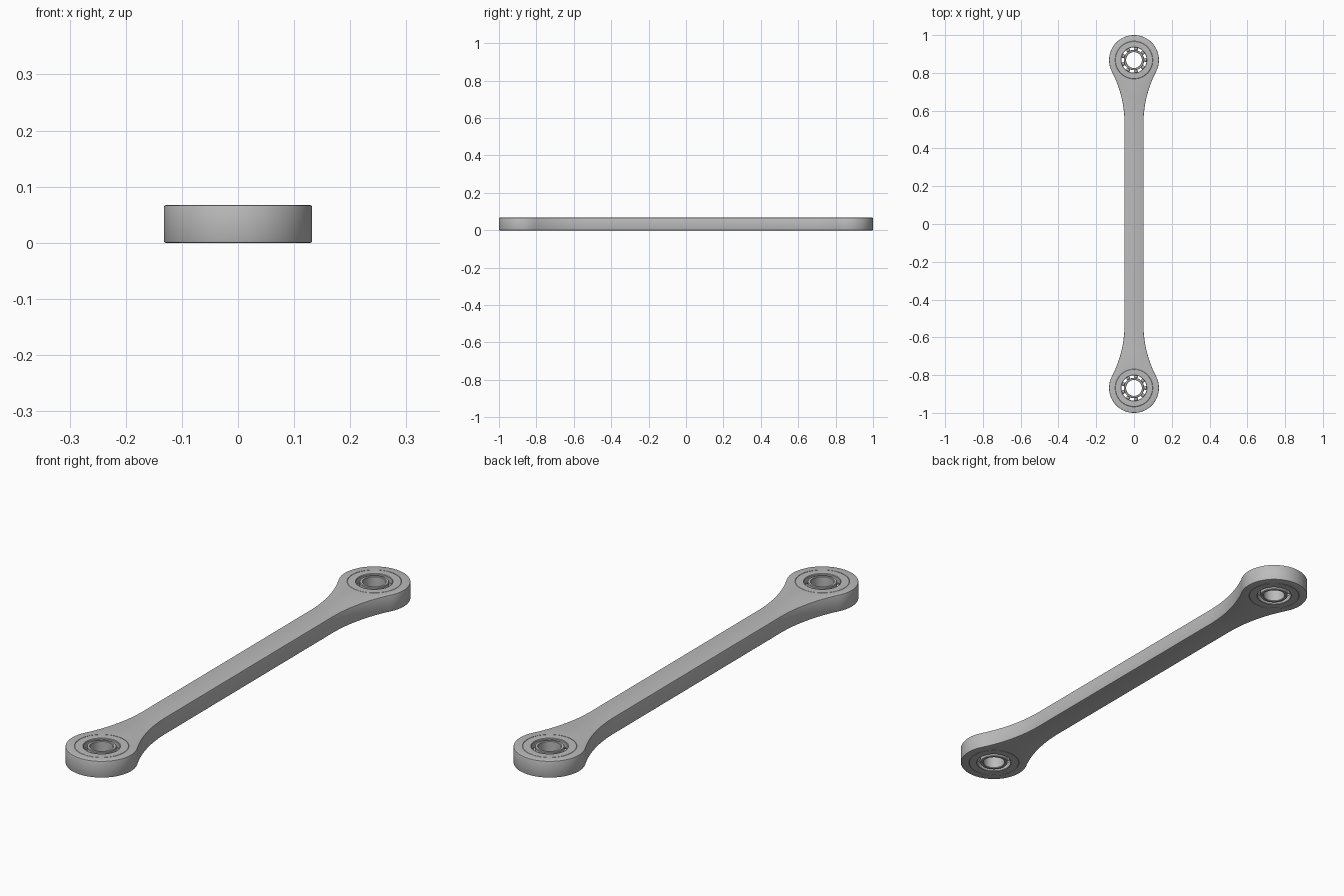
import bpy, bmesh
from math import sin, cos, pi, atan2, sqrt
from mathutils import Matrix, Vector

cube = bpy.data.objects.get("Cube")
if cube:
    bpy.data.objects.remove(cube)

H = 0.067            # thickness
EYE_Y = 0.868        # eye centre
EYE_R = 0.132        # eye outer radius
BORE_R = 0.1         # bearing seat radius
HALF_W = 0.05        # half width of the bar
FILLET_Y = 0.53      # where the bar starts to flare
CHAMFER = 0.003

steel = bpy.data.materials.new("grey_steel")
steel.use_nodes = True
grey = (0.5, 0.5, 0.5, 1)
steel.diffuse_color = grey
steel.node_tree.nodes["Principled BSDF"].inputs["Base Color"].default_value = grey


def finish(name, bm):
    bmesh.ops.recalc_face_normals(bm, faces=bm.faces)
    mesh = bpy.data.meshes.new(name)
    bm.to_mesh(mesh)
    bm.free()
    mesh.materials.append(steel)
    obj = bpy.data.objects.new(name, mesh)
    bpy.context.collection.objects.link(obj)
    bpy.ops.object.select_all(action='DESELECT')
    obj.select_set(True)
    bpy.context.view_layer.objects.active = obj
    bpy.ops.object.shade_smooth_by_angle(angle=0.5)
    return obj


def arc(cx, cy, r, a0, a1, n):
    return [(cx + r * cos(a0 + (a1 - a0) * i / n),
             cy + r * sin(a0 + (a1 - a0) * i / n)) for i in range(n + 1)]


def add_loop(bm, pts):
    verts = [bm.verts.new((x, y, 0)) for x, y in pts]
    return [bm.edges.new((v, verts[i - 1])) for i, v in enumerate(verts)]


# Link arm: straight bar flaring through tangent arcs into two round eyes
dy = EYE_Y - FILLET_Y
fillet_r = (HALF_W**2 + dy**2 - EYE_R**2) / (2 * (EYE_R - HALF_W))
fx = HALF_W + fillet_r
touch = atan2(-dy, fx)                       # tangent direction seen from the eye
flare = arc(fx, FILLET_Y, fillet_r, pi, pi + touch, 20)
eye = arc(0, EYE_Y, EYE_R, touch, pi / 2, 40)
quarter = flare + eye[1:]
top_half = quarter + [(-x, y) for x, y in reversed(quarter[:-1])]
outline = top_half + [(-x, -y) for x, y in top_half]

bm = bmesh.new()
edges = add_loop(bm, outline)
for s in (1, -1):
    edges += add_loop(bm, arc(0, s * EYE_Y, BORE_R, 0, 2 * pi, 64)[:-1])
bmesh.ops.triangle_fill(bm, use_beauty=True, edges=edges)
ext = bmesh.ops.extrude_face_region(bm, geom=bm.faces[:], use_keep_orig=True)
bmesh.ops.translate(bm, vec=(0, 0, H),
                    verts=[g for g in ext["geom"] if isinstance(g, bmesh.types.BMVert)])
bmesh.ops.recalc_face_normals(bm, faces=bm.faces)


def on_outer_rim(e):
    flat = abs(e.verts[0].co.z - e.verts[1].co.z) < 1e-6
    sharp = len(e.link_faces) == 2 and e.calc_face_angle(0) > 1
    outside = all((v.co - Vector((0, s * EYE_Y, v.co.z))).length > BORE_R + 0.01
                  for v in e.verts for s in (1, -1))
    return flat and sharp and outside


bmesh.ops.bevel(bm, geom=[e for e in bm.edges if on_outer_rim(e)],
                offset=CHAMFER, segments=2, profile=0.5, affect='EDGES')
finish("link_arm", bm)


# Bearing rings: closed profiles of (radius, height) turned about the eye axis
def ring(name, y, profile, n=64):
    bm = bmesh.new()
    rows = [[bm.verts.new((r * cos(2 * pi * i / n), y + r * sin(2 * pi * i / n), z))
             for r, z in profile] for i in range(n)]
    for i in range(n):
        a, b = rows[i - 1], rows[i]
        for j in range(len(profile)):
            bm.faces.new((a[j - 1], a[j], b[j], b[j - 1]))
    return finish(name, bm)


def race(r_plain, r_track):
    """Race with a plain side and a grooved ball track side."""
    c = 0.002 if r_track > r_plain else -0.002
    groove = [(r_track - 2 * c * cos(t), H / 2 + 0.012 * sin(t))
              for t in [pi * (k / 8 - 0.5) for k in range(9)]]
    return ([(r_plain, H - abs(c)), (r_plain, abs(c)), (r_plain + c, 0),
             (r_track - c, 0), (r_track, abs(c))] + groove +
            [(r_track, H - abs(c)), (r_track - c, H), (r_plain + c, H)])


BALLS = 9
BALL_R = 0.0105
for side, s in (("front", -1), ("back", 1)):
    y = s * EYE_Y
    ring(side + "_inner_race", y, race(0.042, 0.054))
    ring(side + "_outer_race", y, race(BORE_R, 0.067))
    bm = bmesh.new()
    for k in range(BALLS):
        a = 2 * pi * k / BALLS
        place = Matrix.Translation((0.0605 * cos(a), y + 0.0605 * sin(a), H / 2))
        bmesh.ops.create_uvsphere(bm, u_segments=16, v_segments=10,
                                  radius=BALL_R, matrix=place)
    finish(side + "_bearing_balls", bm)
